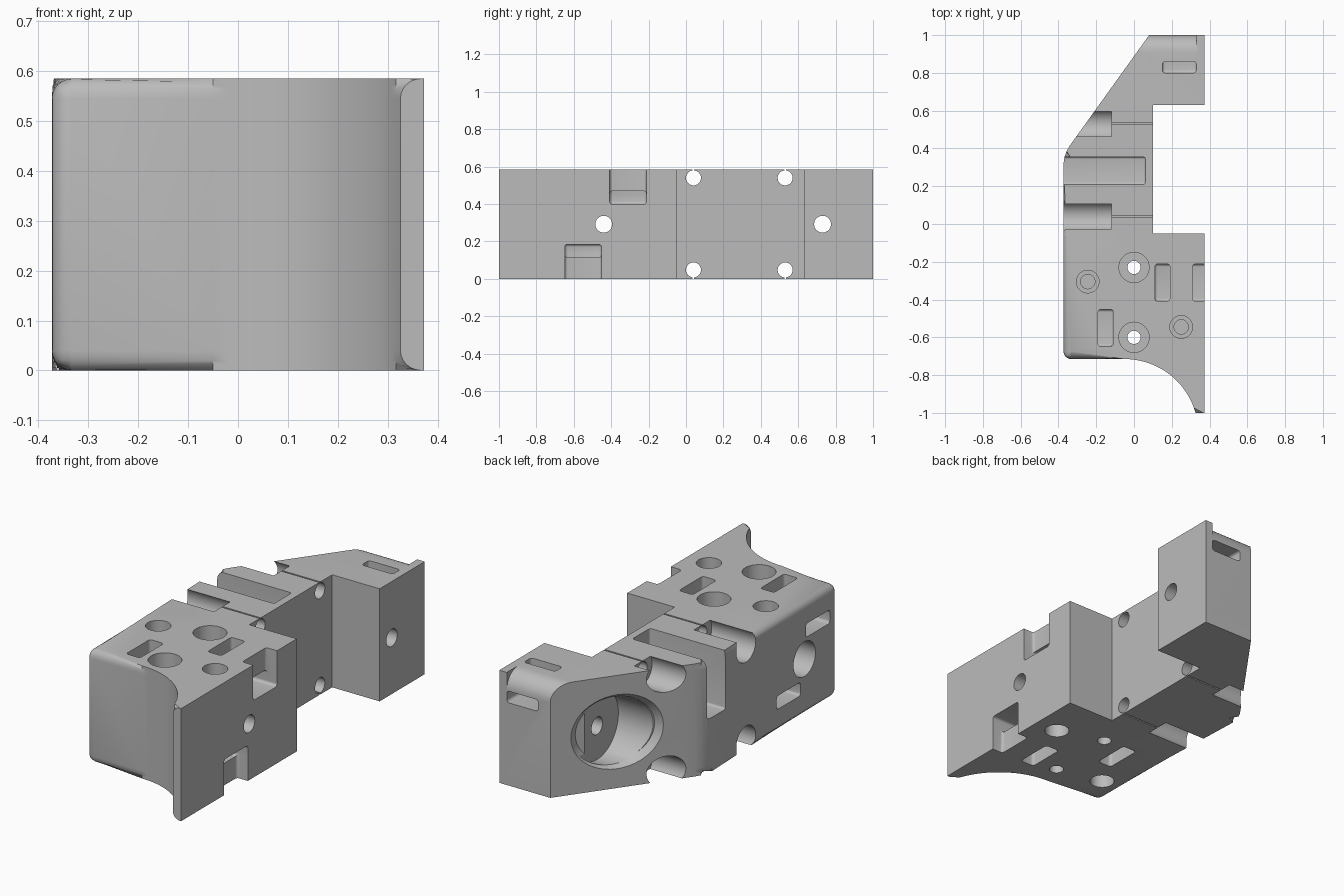
import bpy, bmesh, math
from mathutils import Matrix, Vector

cube = bpy.data.objects.get("Cube")
if cube:
    bpy.data.objects.remove(cube, do_unlink=True)

H = 0.585
MID = H / 2
cutters = []

grey = bpy.data.materials.new("plain grey")
grey.use_nodes = True
grey.diffuse_color = (0.5, 0.5, 0.5, 1)
grey.node_tree.nodes["Principled BSDF"].inputs["Base Color"].default_value = (0.5, 0.5, 0.5, 1)


def make(name, bm):
    bmesh.ops.recalc_face_normals(bm, faces=bm.faces[:])
    mesh = bpy.data.meshes.new(name)
    bm.to_mesh(mesh)
    bm.free()
    obj = bpy.data.objects.new(name, mesh)
    bpy.context.collection.objects.link(obj)
    mesh.materials.append(grey)
    return obj


def cutter(name, bm):
    obj = make(name, bm)
    obj.hide_render = True
    cutters.append(obj)


def prism(points, place, a, b):
    """Extrude a closed outline between a and b."""
    bm = bmesh.new()
    low = [bm.verts.new(place(p, a)) for p in points]
    high = [bm.verts.new(place(p, b)) for p in points]
    bm.faces.new(low)
    bm.faces.new(high)
    n = len(points)
    for i in range(n):
        j = (i + 1) % n
        bm.faces.new((low[i], low[j], high[j], high[i]))
    return bm, low, high


def cut_box(x0, x1, y0, y1, z0, z1, r=0.015):
    bm = bmesh.new()
    size = Matrix.Diagonal((x1 - x0, y1 - y0, z1 - z0, 1))
    spot = Matrix.Translation(((x0 + x1) / 2, (y0 + y1) / 2, (z0 + z1) / 2))
    bmesh.ops.create_cube(bm, size=1, matrix=spot @ size)
    if r:
        bmesh.ops.bevel(bm, geom=bm.edges[:], offset=r, segments=4, profile=0.5, affect='EDGES')
    cutter("slot_cutter", bm)


def cut_cyl(axis, u, v, r, a, b):
    """Round hole along x (u, v = y, z) or z (u, v = x, y) from a to b."""
    bm = bmesh.new()
    m = (a + b) / 2
    if axis == 'x':
        mat = Matrix.Translation((m, u, v)) @ Matrix.Rotation(math.pi / 2, 4, 'Y')
    else:
        mat = Matrix.Translation((u, v, m))
    bmesh.ops.create_cone(bm, cap_ends=True, segments=48, radius1=r, radius2=r,
                          depth=abs(b - a), matrix=mat)
    cutter("hole_cutter", bm)


# Outline: concave front, rounded outer side, slanted rear arm, inner recess
R, cx, cy = 0.39, -0.05, -1.105
start = math.asin((-1 - cy) / R)
outline = []
for i in range(19):
    t = start + (math.pi / 2 - start) * i / 18
    outline.append((cx + R * math.cos(t), cy + R * math.sin(t)))
corner = len(outline)
outline += [(-0.373, -0.715), (-0.373, 0.32), (-0.368, 0.355), (-0.357, 0.385), (-0.34, 0.415)]
soft_end = len(outline) - 1
outline += [(0.08, 1), (0.373, 1), (0.373, 0.63), (0.1, 0.63), (0.1, -0.05), (0.373, -0.05), (0.373, -1)]
bm, low, high = prism(outline, lambda p, z: (p[0], p[1], z), 0, H)
soft = [bm.edges.get((ring[i], ring[i + 1])) for ring in (low, high) for i in range(soft_end)]
soft.append(bm.edges.get((low[corner], high[corner])))
bmesh.ops.bevel(bm, geom=soft, offset=0.04, segments=6, profile=0.5,
                affect='EDGES', clamp_overlap=False)
body = make("bracket_body", bm)

# Cross bolts in the thin waist, with outer counterbores and relief slits
for y in (0.04, 0.53):
    for z, s0, s1 in ((0.048, -0.05, 0.03), (0.54, 0.56, 0.65)):
        cut_cyl('x', y, z, 0.08, -0.6, -0.12)
        cut_cyl('x', y, z, 0.04, -0.3, 0.3)
        cut_box(-0.3, 0.3, y - 0.004, y + 0.004, s0, s1, 0)

# Open slot in the outer side of the waist
cut_box(-0.6, 0.06, 0.21, 0.355, 0.28, 0.8, 0.012)

# Side holes in the main block and rear arm
cut_cyl('x', -0.44, MID, 0.045, -0.6, 0.6)
cut_cyl('x', -0.44, MID, 0.09, -0.6, -0.25)
cut_cyl('x', 0.73, MID, 0.045, -0.2, 0.6)

# Round pocket with a flared lip in the slanted face
cut_cyl('x', 0.73, MID, 0.175, -0.6, 0.0)
normal = Vector((-0.585, 0.42, 0)).normalized()
mat = (Matrix.Translation(Vector((-0.109, 0.725, MID)) + normal * 0.01)
       @ normal.to_track_quat('Z', 'Y').to_matrix().to_4x4())
side = mat.to_3x3().inverted() @ Vector((normal.y, -normal.x, 0))
stretch = Matrix.Diagonal((1.2 if abs(side.x) > 0.5 else 1, 1.2 if abs(side.y) > 0.5 else 1, 1, 1))
bm = bmesh.new()
bmesh.ops.create_cone(bm, cap_ends=True, segments=48, radius1=0.165, radius2=0.225,
                      depth=0.07, matrix=mat @ stretch)
cutter("lip_cutter", bm)

# Vertical bolt holes
for y in (-0.23, -0.6):
    cut_cyl('z', 0, y, 0.035, -0.2, 0.8)
    cut_cyl('z', 0, y, 0.08, H - 0.12, 0.8)

# Blind screw holes, on the top and swapped over on the bottom
for x, y in ((-0.245, -0.305), (0.25, -0.545)):
    cut_cyl('z', x, y, 0.06, H - 0.08, 0.8)
    cut_cyl('z', x, y, 0.038, H - 0.18, 0.8)
    cut_cyl('z', -x, y, 0.06, -0.2, 0.08)
    cut_cyl('z', -x, y, 0.038, -0.2, 0.18)

# Tie channels turning from the top or bottom out to a side
for sx, y, top in ((1, -0.31, True), (-1, -0.55, True), (1, -0.55, False), (-1, -0.31, False)):
    def zs(a, b):
        return (a, b) if top else (H - b, H - a)
    xs = sorted((sx * 0.11, sx * 0.19))
    cut_box(*xs, y - 0.098, y + 0.098, *zs(0.4, 0.8))
    xs = sorted((sx * 0.11, sx * 0.6))
    cut_box(*xs, y - 0.098, y + 0.098, *zs(0.4, 0.47))
    if sx > 0:
        cut_box(0.31, 0.6, y - 0.098, y + 0.098, *zs(0.4, 0.8))

# Tie channel and rounded edge at the rear
cut_box(0.15, 0.33, 0.8, 0.86, 0.43, 0.8)
cut_box(0.15, 0.33, 0.8, 1.2, 0.43, 0.49)
arc = [(0.91 + 0.09 * math.sin(t * math.pi / 16), 0.495 + 0.09 * math.cos(t * math.pi / 16))
       for t in range(9)]
bm, _, _ = prism(arc + [(1.05, 0.495), (1.05, 0.65), (0.91, 0.65)],
                 lambda p, x: (x, p[0], p[1]), -0.15, 0.33)
cutter("edge_cutter", bm)

# Apply all the cuts
bpy.ops.object.select_all(action='DESELECT')
bpy.context.view_layer.objects.active = body
body.select_set(True)
for c in cutters:
    mod = body.modifiers.new("cut", 'BOOLEAN')
    mod.operation = 'DIFFERENCE'
    mod.solver = 'EXACT'
    mod.object = c
    bpy.ops.object.modifier_apply(modifier=mod.name)
for c in cutters:
    bpy.data.objects.remove(c, do_unlink=True)
bpy.ops.object.shade_smooth_by_angle(angle=math.radians(30))
